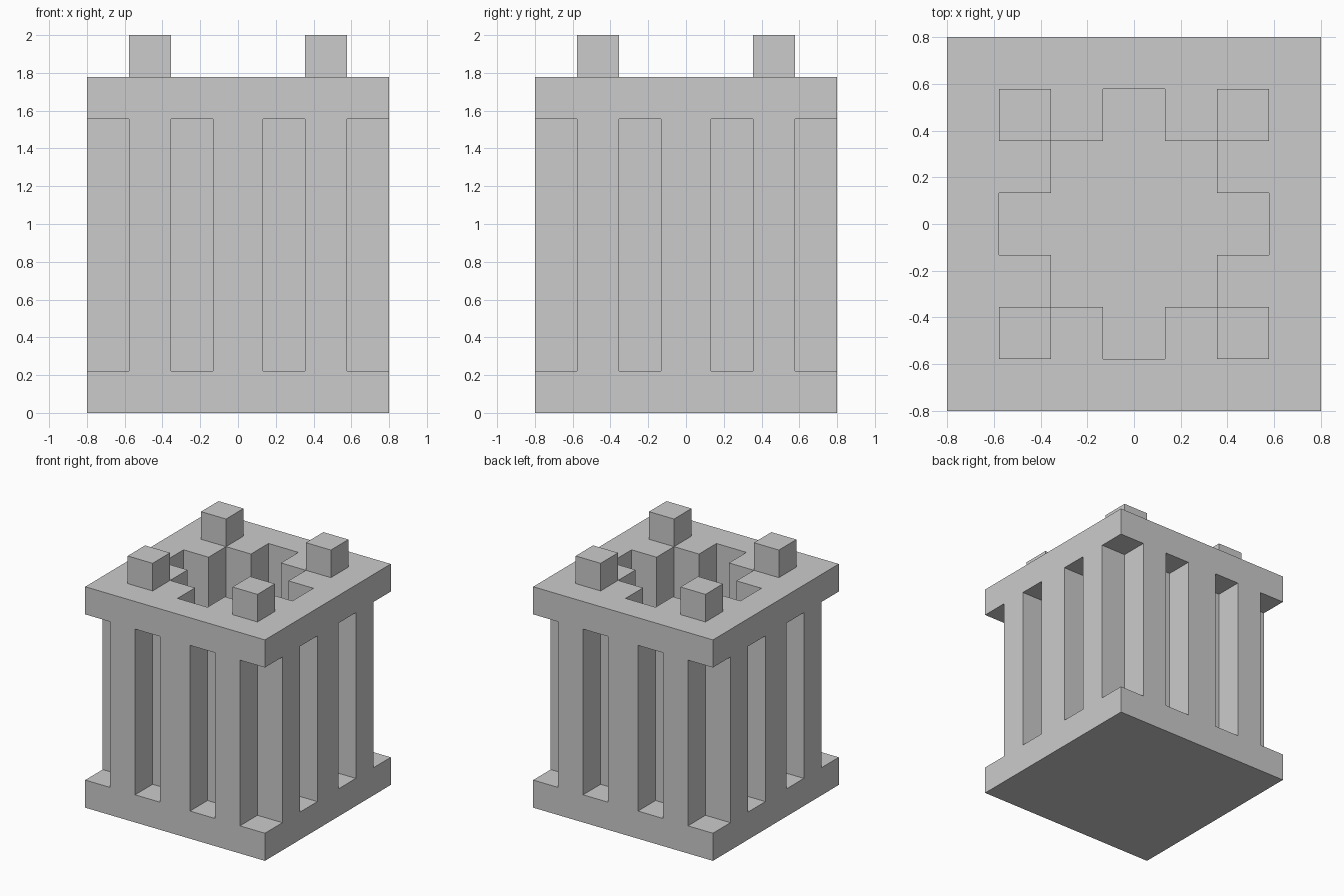
import bpy, bmesh
from mathutils import Vector

if "Cube" in bpy.data.objects:
    bpy.data.objects.remove(bpy.data.objects["Cube"])

U = 2 / 9                                   # module of the design
HALF = [0.8 - U * n for n in range(4)]      # 0.80, 0.58, 0.36, 0.13
GRID = [-v for v in HALF] + HALF[::-1]      # plan lines, same in x and y
LEVELS = [0, U, 2 - 2 * U, 2 - U]           # floor slab, ribbed wall, top plate


def solid(i, j, k):
    """Is plan cell (i, j) of layer k filled?"""
    if not (0 <= i < 7 and 0 <= j < 7 and 0 <= k < 3):
        return False
    a, b = abs(i - 3), abs(j - 3)
    if k > 0 and a + b <= 2:                # stepped central well
        return False
    if k == 1 and a * b in (3, 9):          # side slots and corner notches
        return False
    return True


def add_object(name, bm):
    mesh = bpy.data.meshes.new(name)
    bm.to_mesh(mesh)
    bm.free()
    ob = bpy.data.objects.new(name, mesh)
    bpy.context.collection.objects.link(ob)
    return ob


# Ribbed body: skin the boundary between filled and empty cells
bm = bmesh.new()
verts = {}


def vert(p):
    if p not in verts:
        verts[p] = bm.verts.new((GRID[p[0]], GRID[p[1]], LEVELS[p[2]]))
    return verts[p]


for i in range(7):
    for j in range(7):
        for k in range(3):
            if not solid(i, j, k):
                continue
            for axis in range(3):
                for side in (0, 1):
                    n = [i, j, k]
                    n[axis] += 2 * side - 1
                    if solid(*n):
                        continue
                    u, v = (axis + 1) % 3, (axis + 2) % 3
                    loop = []
                    for du, dv in ((0, 0), (1, 0), (1, 1), (0, 1)):
                        p = [i, j, k]
                        p[axis] += side
                        p[u] += du
                        p[v] += dv
                        loop.append(vert(tuple(p)))
                    bm.faces.new(loop if side else loop[::-1])
bm.normal_update()
bmesh.ops.dissolve_limit(bm, angle_limit=0.01, verts=bm.verts[:], edges=bm.edges[:])
add_object("ribbed_body", bm)

# Four square pegs on the top plate
peg_centre = (HALF[1] + HALF[2]) / 2
for sx, xname in ((-1, "left"), (1, "right")):
    for sy, yname in ((-1, "front"), (1, "back")):
        bm = bmesh.new()
        bmesh.ops.create_cube(bm, size=U)
        bmesh.ops.translate(bm, verts=bm.verts,
                            vec=Vector((sx * peg_centre, sy * peg_centre, 2 - U / 2)))
        add_object(f"peg_{yname}_{xname}", bm)
